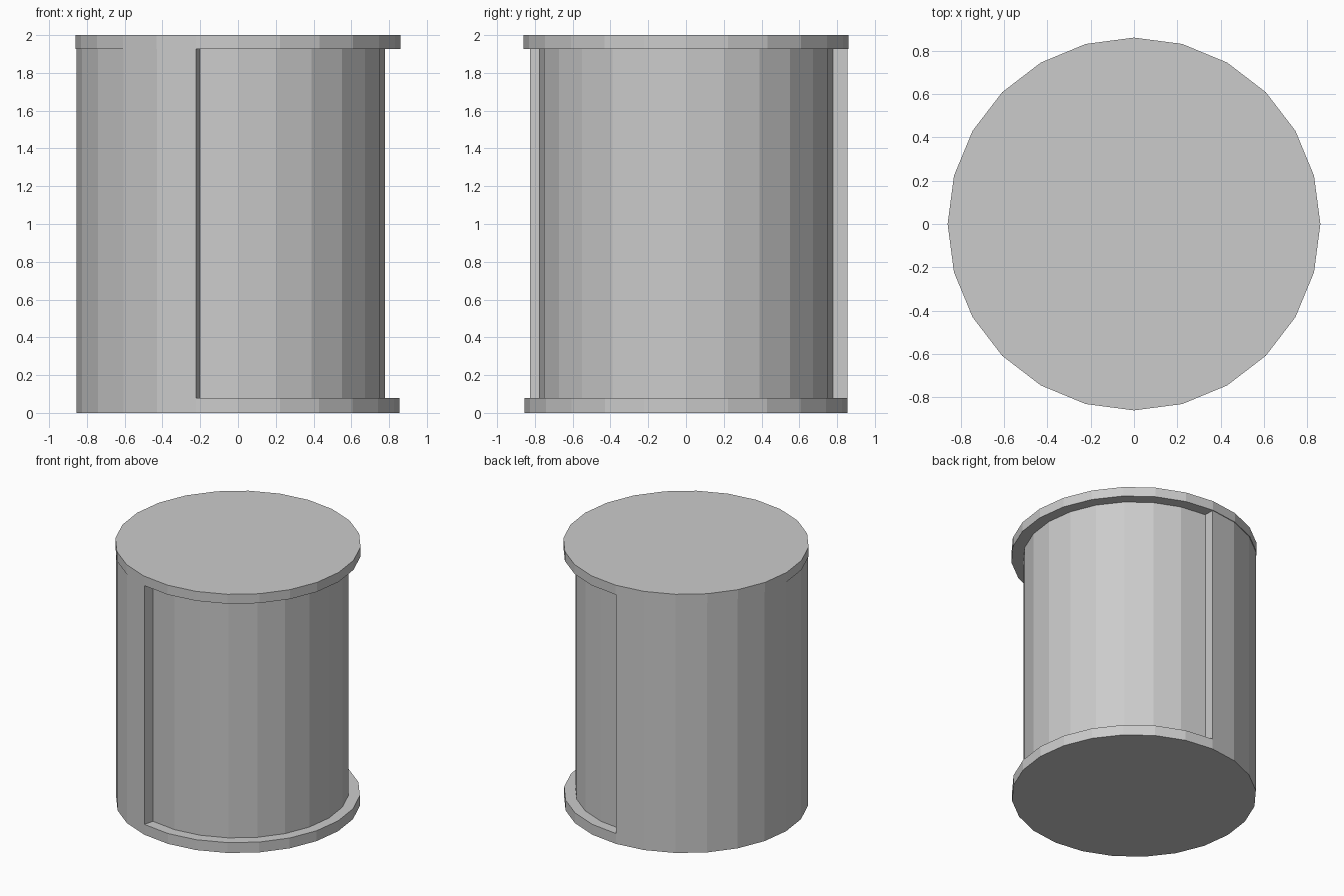
import bpy, bmesh
from math import cos, sin, radians

if "Cube" in bpy.data.objects:
    bpy.data.objects.remove(bpy.data.objects["Cube"])

SIDES = 24
R_TOP, R_SHELL, R_CORE = 0.861, 0.856, 0.777
Z_BASE, Z_TOP = 0.08, 1.927
SHELL_START, SHELL_END = 90, 255      # arc covered by the thick shell, degrees
STEP = 360 // SIDES


def point(radius, degrees, z):
    a = radians(degrees)
    return (radius * cos(a), radius * sin(a), z)


def finish(name, bm):
    mesh = bpy.data.meshes.new(name)
    bm.to_mesh(mesh)
    bm.free()
    obj = bpy.data.objects.new(name, mesh)
    bpy.context.collection.objects.link(obj)
    return obj


def prism(name, radius, z0, z1):
    bm = bmesh.new()
    base = bm.faces.new([bm.verts.new(point(radius, i * STEP, z0)) for i in range(SIDES)])
    ext = bmesh.ops.extrude_face_region(bm, geom=[base], use_keep_orig=True)
    verts = [g for g in ext["geom"] if isinstance(g, bmesh.types.BMVert)]
    bmesh.ops.translate(bm, verts=verts, vec=(0, 0, z1 - z0))
    bmesh.ops.recalc_face_normals(bm, faces=bm.faces)
    return finish(name, bm)


# Base disc and partial shell in one flush skin
bm = bmesh.new()


def face(*pts):
    bm.faces.new([bm.verts.new(p) for p in pts])


face(*[point(R_SHELL, -i * STEP, 0) for i in range(SIDES)])
for i in range(SIDES):
    a, b = i * STEP, (i + 1) * STEP
    h = Z_TOP if SHELL_START <= a < SHELL_END else Z_BASE
    face(point(R_SHELL, a, 0), point(R_SHELL, b, 0), point(R_SHELL, b, h), point(R_SHELL, a, h))
    face(point(R_SHELL, a, h), point(R_SHELL, b, h), point(R_CORE, b, h), point(R_CORE, a, h))

# Radial end walls of the shell
for ang, outer, inner in ((SHELL_START, R_SHELL, R_CORE), (SHELL_END, R_CORE, R_SHELL)):
    face(point(inner, ang, Z_BASE), point(outer, ang, Z_BASE),
         point(outer, ang, Z_TOP), point(inner, ang, Z_TOP))
bmesh.ops.remove_doubles(bm, verts=bm.verts, dist=1e-5)
finish("base_and_shell", bm)

# Recessed inner drum and top lid
prism("inner_drum", R_CORE, Z_BASE / 2, Z_TOP + 0.03)
prism("top_lid", R_TOP, Z_TOP, 2.0)
